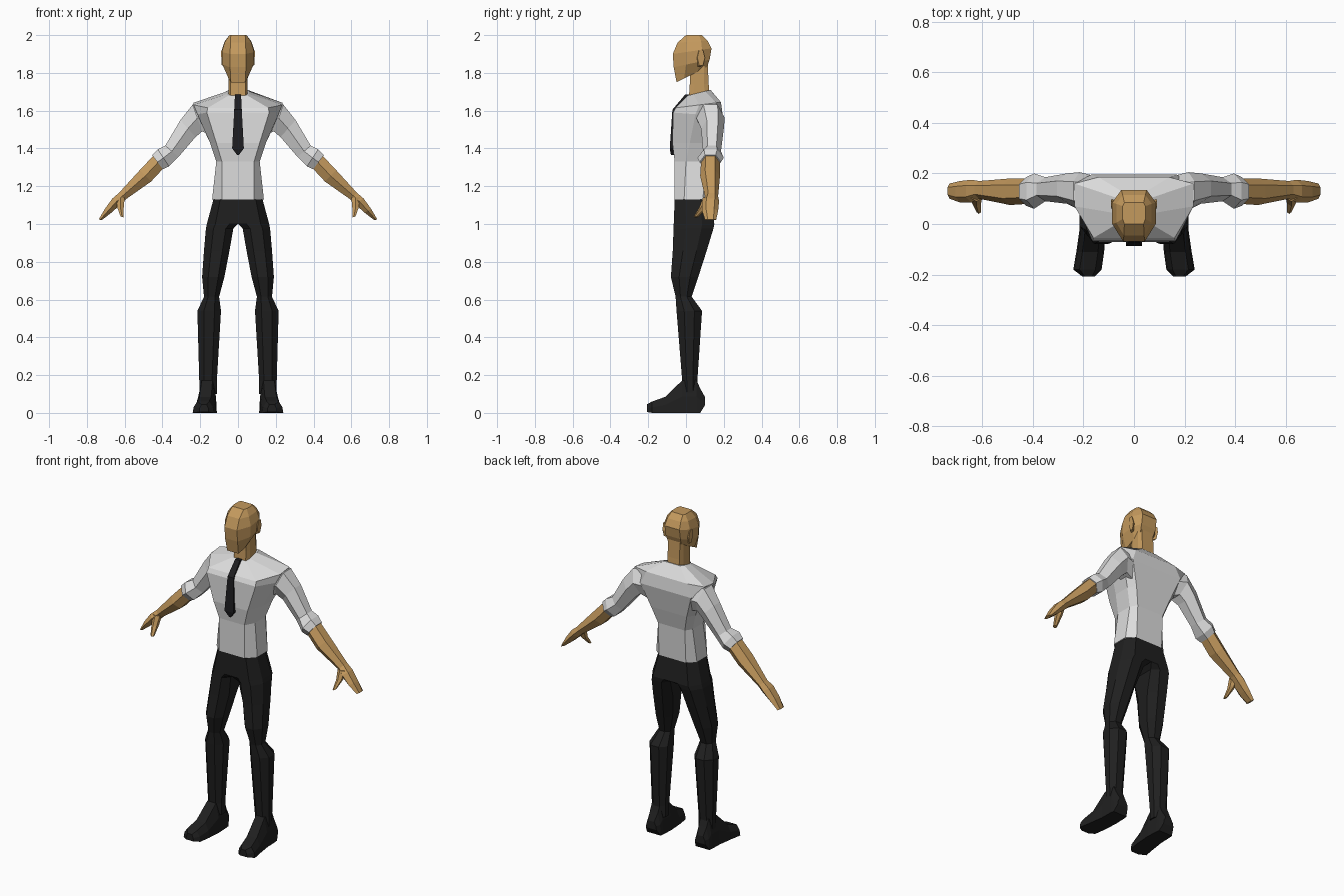
import bpy, bmesh


def material(name, rgb):
    m = bpy.data.materials.new(name)
    m.diffuse_color = (*rgb, 1)
    return m


SKIN = material("tan skin", (0.55, 0.32, 0.11))
SHIRT = material("white shirt", (0.72, 0.72, 0.72))
TROUSER = material("black cloth", (0.014, 0.014, 0.014))
TIE = material("black tie", (0.012, 0.012, 0.014))


def loft(name, rings, mat, mirror=False):
    """Skin a closed surface through rings with equal point counts."""
    bm = bmesh.new()
    loops = [[bm.verts.new(p) for p in r] for r in rings]
    n = len(loops[0])
    for a, b in zip(loops, loops[1:]):
        for i in range(n):
            j = (i + 1) % n
            bm.faces.new((a[i], a[j], b[j], b[i]))
    bm.faces.new(loops[0])
    bm.faces.new(loops[-1])
    bmesh.ops.recalc_face_normals(bm, faces=bm.faces)
    me = bpy.data.meshes.new(name)
    bm.to_mesh(me)
    bm.free()
    me.materials.append(mat)
    ob = bpy.data.objects.new(name, me)
    bpy.context.collection.objects.link(ob)
    if mirror:
        ob.modifiers.new("mirror", "MIRROR").use_mirror_merge = False
    return ob


def body_ring(zf, zb, ys, ws):
    """Symmetric octagon: y of front, two sides, back; half widths of front, side, back."""
    yf, y1, y2, yb = ys
    wf, wm, wb = ws
    half = [(wf, yf), (wm, y1), (wm, y2), (wb, yb)]
    pts = half + [(-x, y) for x, y in reversed(half)]
    return [(x, y, zf + (zb - zf) * (y - yf) / (yb - yf)) for x, y in pts]


def arm_ring(top, bot, yf, yb):
    """Hexagon across the arm between an upper and a lower (x, z) point."""
    yc, h = (yf + yb) / 2, (yb - yf) / 2
    out = []
    for t, k in ((0, .5), (.5, 1), (1, .5), (1, -.5), (.5, -1), (0, -.5)):
        out.append((top[0] + (bot[0] - top[0]) * t, yc + h * k,
                    top[1] + (bot[1] - top[1]) * t))
    return out


def leg_ring(z, xo, xi, yf, yb, inner=.45):
    """Octagon around the leg; inner=1 makes the inner side square."""
    xc, w = (xo + xi) / 2, (xo - xi) / 2
    yc, h = (yf + yb) / 2, (yb - yf) / 2
    pts = [(1, .4), (.45, 1), (-.45, 1), (-1, inner),
           (-1, -inner), (-.45, -1), (.45, -1), (1, -.4)]
    return [(xc + w * a, yc + h * b, z) for a, b in pts]


def foot_ring(y, xo, xi, top, bot):
    """Six-point shoe section with a narrower top."""
    d, m = (xo - xi) * .22, bot + (top - bot) * .5
    return [(xo, y, bot), (xo - d * .2, y, m), (xo - d, y, top),
            (xi + d, y, top), (xi + d * .2, y, m), (xi, y, bot)]


# Shirt body
loft("shirt_body", [
    body_ring(1.13, 1.13, (-.06, -.01, .09, .13), (.085, .137, .09)),
    body_ring(1.33, 1.33, (-.06, 0, .10, .14), (.085, .115, .09)),
    body_ring(1.43, 1.43, (-.072, .02, .12, .165), (.115, .148, .12)),
    body_ring(1.59, 1.57, (-.068, .05, .16, .195), (.165, .215, .17)),
    body_ring(1.615, 1.645, (-.055, .07, .16, .185), (.16, .235, .14)),
    body_ring(1.68, 1.71, (.01, .04, .10, .13), (.05, .058, .05)),
], SHIRT)

# Sleeves with a rolled cuff
loft("sleeves", [
    arm_ring((.17, 1.635), (.14, 1.47), .06, .19),
    arm_ring((.24, 1.632), (.19, 1.49), .055, .205),
    arm_ring((.305, 1.55), (.225, 1.46), .08, .20),
    arm_ring((.385, 1.415), (.315, 1.355), .09, .185),
    arm_ring((.425, 1.395), (.365, 1.305), .06, .20),
    arm_ring((.455, 1.365), (.398, 1.29), .072, .185),
], SHIRT, True)

# Forearms and hands
loft("forearms_and_hands", [
    arm_ring((.44, 1.37), (.39, 1.30), .08, .18),
    arm_ring((.52, 1.285), (.46, 1.225), .075, .18),
    arm_ring((.63, 1.165), (.595, 1.13), .10, .17),
    arm_ring((.665, 1.135), (.62, 1.105), .085, .175),
    arm_ring((.705, 1.08), (.67, 1.06), .085, .17),
    arm_ring((.737, 1.025), (.722, 1.02), .10, .16),
], SKIN, True)
loft("thumbs", [
    arm_ring((.645, 1.14), (.60, 1.14), .09, .14),
    arm_ring((.64, 1.09), (.605, 1.085), .07, .115),
    arm_ring((.622, 1.04), (.605, 1.035), .04, .065),
], SKIN, True)

# Trousers
loft("trouser_legs", [
    leg_ring(1.13, .13, 0, -.06, .13, 1),
    leg_ring(1.0, .165, 0, -.065, .15, 1),
    leg_ring(.975, .17, .025, -.066, .145, .7),
    leg_ring(.86, .18, .045, -.07, .11),
    leg_ring(.72, .19, .072, -.08, .065),
    leg_ring(.615, .18, .10, -.055, .03),
    leg_ring(.54, .215, .09, -.05, .085),
    leg_ring(.17, .205, .112, -.02, .06),
    leg_ring(.10, .205, .112, -.02, .06),
], TROUSER, True)

# Shoes
loft("shoes", [
    foot_ring(.10, .20, .13, .085, .04),
    foot_ring(.075, .21, .118, .13, 0),
    foot_ring(.055, .213, .115, .175, 0),
    foot_ring(-.02, .215, .112, .172, 0),
    foot_ring(-.11, .228, .118, .085, 0),
    foot_ring(-.18, .24, .128, .06, 0),
    foot_ring(-.207, .205, .155, .045, .005),
], TROUSER, True)

# Neck and head
loft("neck", [
    body_ring(1.66, 1.69, (.015, .04, .10, .125), (.04, .05, .04)),
    body_ring(1.74, 1.74, (.02, .045, .095, .12), (.04, .05, .04)),
    body_ring(1.85, 1.85, (.02, .045, .095, .115), (.04, .05, .04)),
], SKIN)
loft("head", [
    body_ring(1.75, 1.83, (-.05, -.01, .06, .11), (.038, .05, .045)),
    body_ring(1.83, 1.87, (-.065, 0, .08, .125), (.042, .082, .05)),
    body_ring(1.90, 1.93, (-.07, 0, .085, .135), (.042, .086, .05)),
    body_ring(1.96, 1.97, (-.045, .005, .08, .115), (.04, .07, .045)),
    body_ring(2.0, 2.0, (0, .02, .07, .085), (.038, .045, .038)),
], SKIN)
loft("ears", [
    arm_ring((.07, 1.915), (.07, 1.835), .05, .09),
    arm_ring((.091, 1.92), (.086, 1.84), .06, .10),
], SKIN, True)

# Tie
loft("tie", [[(-w, y, z), (w, y, z), (w, y + .022, z), (-w, y + .022, z)]
             for w, y, z in ((.016, -.005, 1.685), (.02, -.072, 1.605),
                             (.031, -.086, 1.40), (.004, -.08, 1.365))], TIE)
